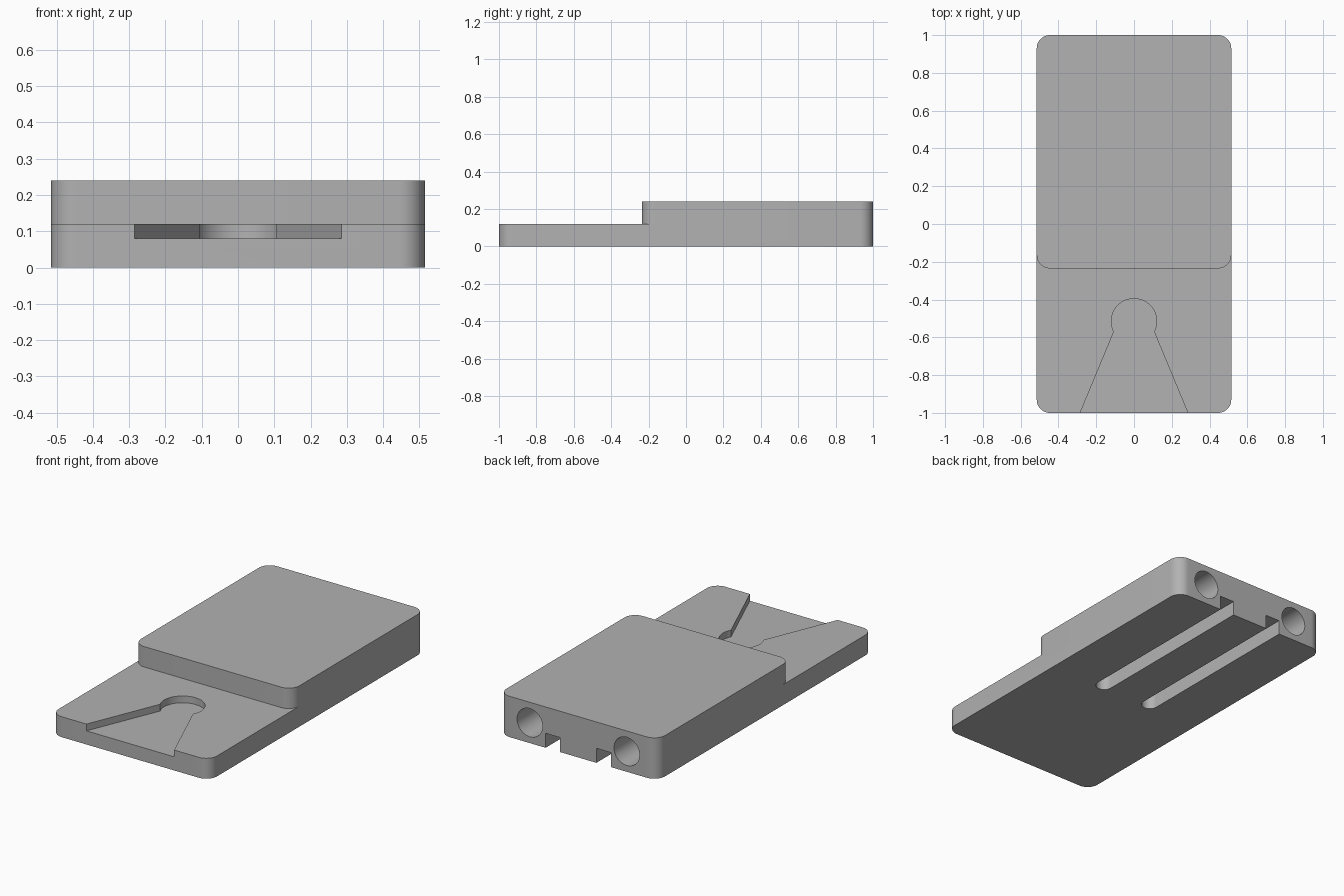
import bpy, bmesh, math
from mathutils import Matrix

if "Cube" in bpy.data.objects:
    bpy.data.objects.remove(bpy.data.objects["Cube"])

W, R = 0.515, 0.07           # half width, corner radius
TOP, STEP, FLOOR = 0.24, 0.12, 0.08
STEP_Y = -0.235

grey = bpy.data.materials.new("plain grey")
grey.use_nodes = True
colour = (0.445, 0.445, 0.445, 1)
grey.diffuse_color = colour
grey.node_tree.nodes["Principled BSDF"].inputs["Base Color"].default_value = colour


def arc(cx, cy, r, start, end, steps=12):
    angles = [math.radians(start + (end - start) * i / steps) for i in range(steps + 1)]
    return [(cx + r * math.cos(a), cy + r * math.sin(a)) for a in angles]


def prism(name, outline, z0, z1):
    bm = bmesh.new()
    face = bm.faces.new([bm.verts.new((x, y, z0)) for x, y in outline])
    ext = bmesh.ops.extrude_face_region(bm, geom=[face])
    verts = [v for v in ext["geom"] if isinstance(v, bmesh.types.BMVert)]
    bmesh.ops.translate(bm, verts=verts, vec=(0, 0, z1 - z0))
    bmesh.ops.recalc_face_normals(bm, faces=bm.faces)
    mesh = bpy.data.meshes.new(name)
    bm.to_mesh(mesh)
    bm.free()
    mesh.materials.append(grey)
    obj = bpy.data.objects.new(name, mesh)
    bpy.context.collection.objects.link(obj)
    return obj


# Rounded slab
cx, cy = W - R, 1 - R
body = prism("stepped_body",
             arc(cx, cy, R, 0, 90) + arc(-cx, cy, R, 90, 180)
             + arc(-cx, -cy, R, 180, 270) + arc(cx, -cy, R, 270, 360), 0, TOP)

# Front step, leaving rounded corners on the raised block
sy = STEP_Y + R
step = prism("step_cutter",
             [(-W - 0.1, -1.1), (W + 0.1, -1.1), (W + 0.1, sy)]
             + arc(cx, sy, R, 0, -90) + arc(-cx, sy, R, -90, -180)
             + [(-W - 0.1, sy)], STEP, TOP + 0.1)

# Keyhole recess: flared channel opening into a round pocket
neck_x, neck_y, mouth_x = 0.106, -0.57, 0.285
slope = (mouth_x - neck_x) / (neck_y + 1)
out_x = mouth_x + 0.1 * slope
pocket_y, pocket_r = -0.515, 0.12
neck = math.degrees(math.atan2(neck_y - pocket_y, neck_x))
keyhole = prism("keyhole_cutter",
                [(-out_x, -1.1), (out_x, -1.1)]
                + arc(0, pocket_y, pocket_r, neck, 180 - neck, 40),
                FLOOR, STEP + 0.05)

cutters = [step, keyhole]
for side, sign in (("left", 1), ("right", -1)):
    # Round-ended slot on the underside, open at the back
    x, half = sign * 0.165, 0.047
    cutters.append(prism(side + "_slot_cutter",
                         [(x + half, 1.1), (x - half, 1.1)]
                         + arc(x, -0.06, half, 180, 360, 16), -0.1, 0.085))
    # Round bore from the back
    bore = prism(side + "_bore_cutter", arc(0, 0, 0.083, 0, 352.5, 47), 0, 1.1)
    bore.data.transform(Matrix.Translation((sign * 0.315, 1.1, STEP))
                        @ Matrix.Rotation(math.pi / 2, 4, "X"))
    cutters.append(bore)

bpy.context.view_layer.objects.active = body
for cutter in cutters:
    mod = body.modifiers.new(cutter.name, "BOOLEAN")
    mod.operation, mod.solver, mod.object = "DIFFERENCE", "EXACT", cutter
    bpy.ops.object.modifier_apply(modifier=mod.name)
    bpy.data.objects.remove(cutter)

bpy.ops.object.select_all(action="DESELECT")
body.select_set(True)
bpy.ops.object.shade_smooth_by_angle(angle=math.radians(30))
